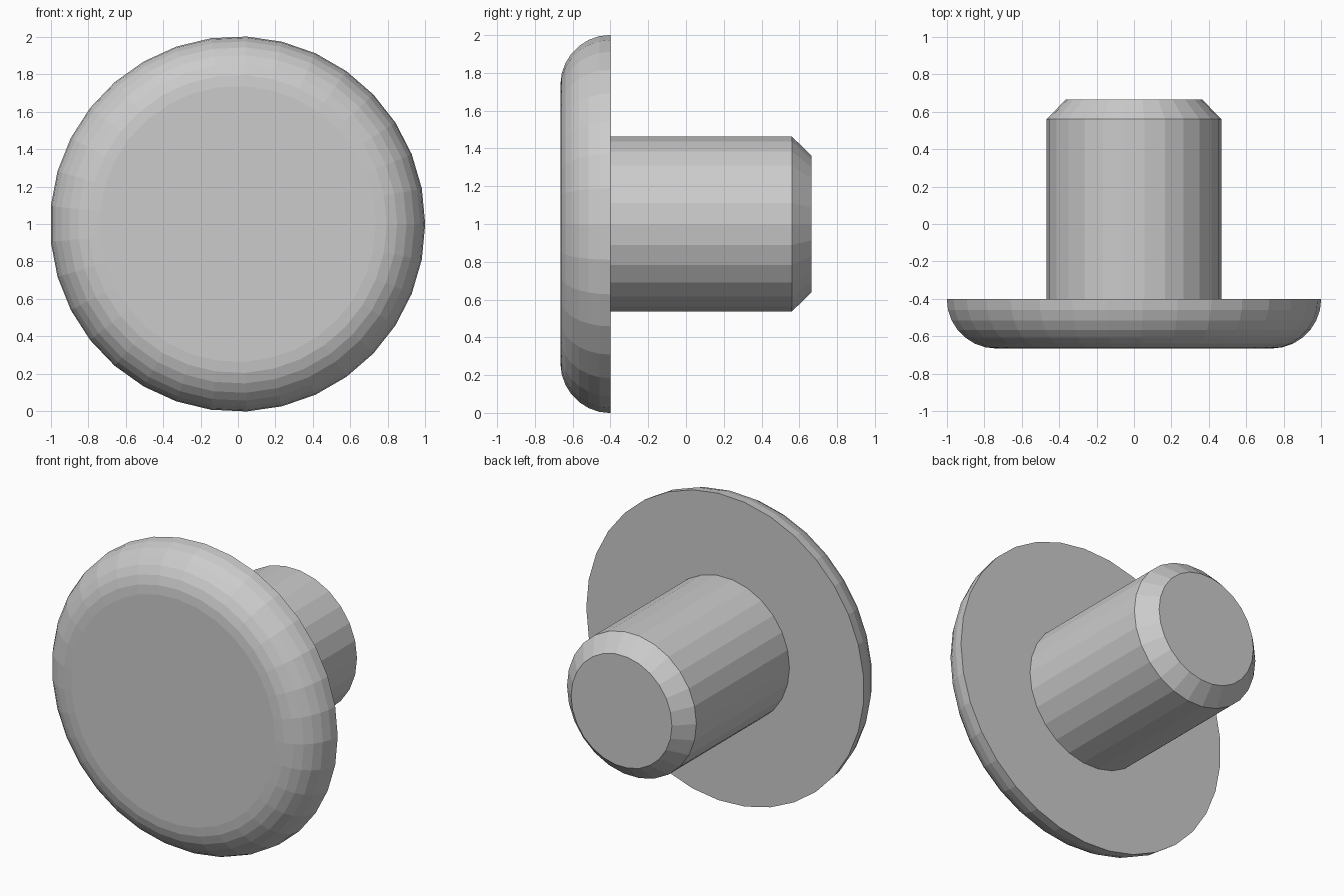
import bpy, bmesh
from math import sin, cos, pi

if "Cube" in bpy.data.objects:
    bpy.data.objects.remove(bpy.data.objects["Cube"])


def lathe(name, profile, sides, cap_start=True, x_shift=0.0):
    """Turn (radius, y) points around the y axis at z = 1."""
    bm = bmesh.new()
    rings = []
    for r, y in profile:
        rings.append([bm.verts.new((x_shift + r * cos(2 * pi * i / sides), y,
                                    1 + r * sin(2 * pi * i / sides)))
                      for i in range(sides)])
    for a, b in zip(rings, rings[1:]):
        for i in range(sides):
            j = (i + 1) % sides
            bm.faces.new((a[i], a[j], b[j], b[i]))
    if cap_start:
        bm.faces.new(rings[0])
    bm.faces.new(rings[-1])
    bm.normal_update()
    bmesh.ops.recalc_face_normals(bm, faces=bm.faces)
    # profiles run front to back, so the last cap must face +y
    bm.faces.ensure_lookup_table()
    if bm.faces[-1].normal.y < 0:
        bmesh.ops.reverse_faces(bm, faces=bm.faces)
    mesh = bpy.data.meshes.new(name)
    bm.to_mesh(mesh)
    bm.free()
    obj = bpy.data.objects.new(name, mesh)
    bpy.context.collection.objects.link(obj)
    return obj


# Round head with a rounded front rim
RIM, STEPS, BACK = 0.265, 7, -0.40
R = 1.0023
head_profile = [(R - RIM + RIM * sin(pi / 2 * k / STEPS),
                 BACK - RIM * cos(pi / 2 * k / STEPS))
                for k in range(STEPS + 1)]
lathe("knob_head", head_profile, 33, x_shift=-0.0023)

# Peg with a chamfered end, seated on the back of the head
lathe("peg", [(0.467, BACK), (0.467, 0.56), (0.364, 0.665)], 26, cap_start=False)
